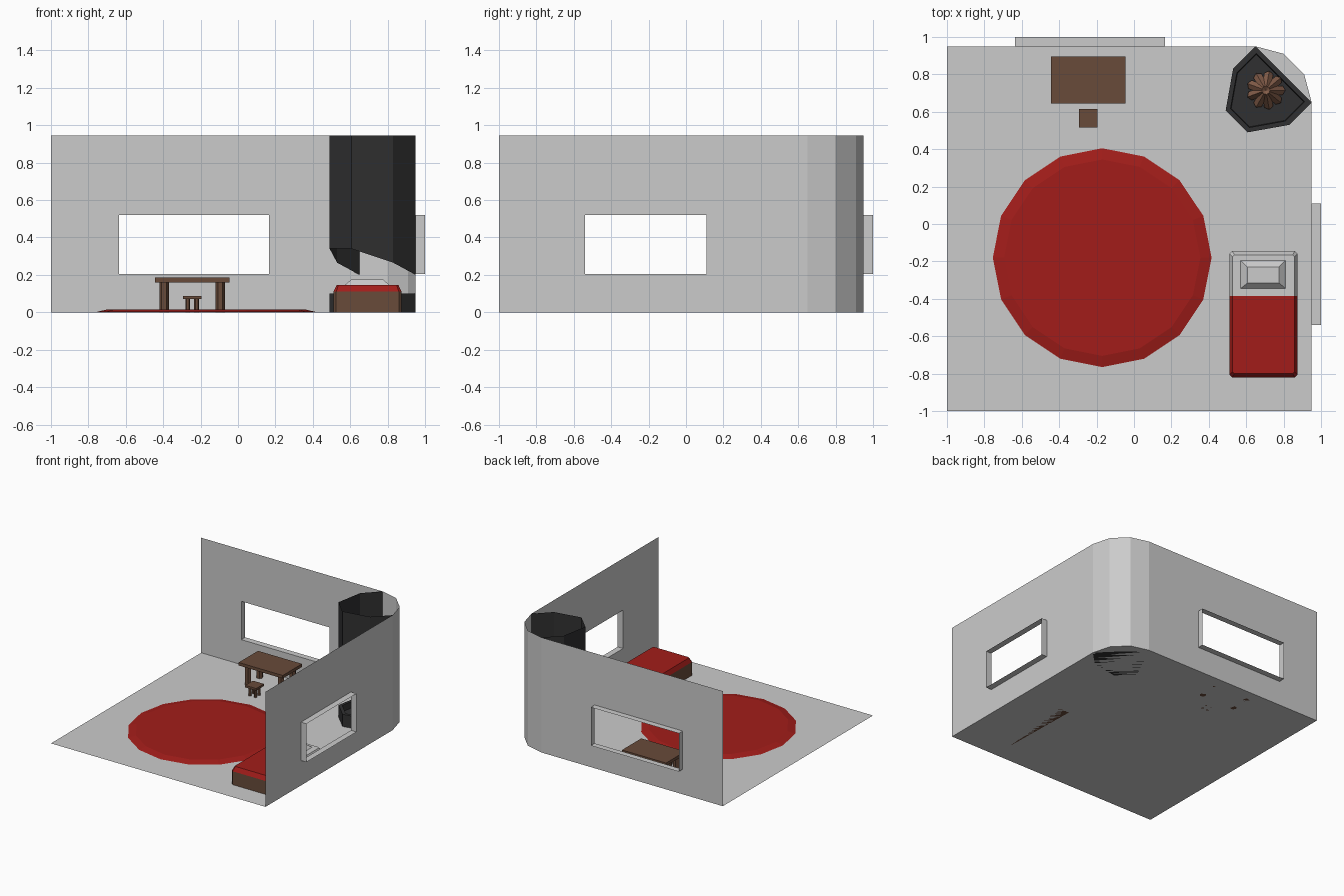
import bpy, bmesh, math
from mathutils import Vector

if "Cube" in bpy.data.objects:
    bpy.data.objects.remove(bpy.data.objects["Cube"])


def material(name, rgb):
    m = bpy.data.materials.new(name)
    m.diffuse_color = (*rgb, 1)
    m.use_nodes = True
    m.node_tree.nodes["Principled BSDF"].inputs["Base Color"].default_value = m.diffuse_color
    return m


RED = material("red_cloth", (0.36, 0.012, 0.01))
WOOD = material("dark_wood", (0.14, 0.07, 0.042))
LOG = material("log_wood", (0.24, 0.115, 0.07))
BLACK = material("black_iron", (0.03, 0.03, 0.031))


def finish(name, bm, *mats, recalc=True):
    bmesh.ops.remove_doubles(bm, verts=bm.verts, dist=1e-4)
    if recalc:
        bmesh.ops.recalc_face_normals(bm, faces=bm.faces)
    me = bpy.data.meshes.new(name)
    bm.to_mesh(me)
    bm.free()
    ob = bpy.data.objects.new(name, me)
    bpy.context.collection.objects.link(ob)
    for m in mats:
        me.materials.append(m)
    return ob


def add_face(bm, pts):
    return bm.faces.new([bm.verts.new(p) for p in pts])


def loft_mesh(rings, bottom=True, top=True, closed=True):
    bm = bmesh.new()
    n = len(rings[0])
    for a, b in zip(rings, rings[1:]):
        for i in range(n if closed else n - 1):
            j = (i + 1) % n
            add_face(bm, [a[i], a[j], b[j], b[i]])
    if bottom:
        add_face(bm, rings[0][::-1])
    if top:
        add_face(bm, rings[-1])
    return bm


def ring(cx, cy, r, z, n):
    return [(cx + r * math.cos(2 * math.pi * i / n),
             cy + r * math.sin(2 * math.pi * i / n), z) for i in range(n)]


def rect(x0, x1, y0, y1, z, c=0.0):
    if c == 0:
        return [(x0, y0, z), (x1, y0, z), (x1, y1, z), (x0, y1, z)]
    return [(x0 + c, y0, z), (x1 - c, y0, z), (x1, y0 + c, z), (x1, y1 - c, z),
            (x1 - c, y1, z), (x0 + c, y1, z), (x0, y1 - c, z), (x0, y0 + c, z)]


# Room shell: floor, two windowed walls and the rounded corner
W, H, SILL, HEAD, OUT = 0.95, 0.945, 0.205, 0.52, 1.0
corner = [(0.65, W), (0.80, 0.91), (0.91, 0.80), (W, 0.65)]

bm = bmesh.new()
add_face(bm, [(x, y, 0) for x, y in [(-1, -1), (W, -1)] + corner[::-1] + [(-1, W)]])
finish("floor", bm, recalc=False)


def window_wall(name, w0, w1, place):
    """place(u, depth, z) maps wall coordinates into the room."""
    bm = bmesh.new()
    us, zs = [-1, w0, w1, 0.65], [0, SILL, HEAD, H]
    for i in range(3):
        for k in range(3):
            if (i, k) != (1, 1):
                add_face(bm, [place(u, W, z) for u, z in
                              [(us[i], zs[k]), (us[i + 1], zs[k]),
                               (us[i + 1], zs[k + 1]), (us[i], zs[k + 1])]])
    hole = [(w0, SILL), (w1, SILL), (w1, HEAD), (w0, HEAD)]
    for a, b in zip(hole, hole[1:] + hole[:1]):
        add_face(bm, [place(a[0], W, a[1]), place(b[0], W, b[1]),
                      place(b[0], OUT, b[1]), place(a[0], OUT, a[1])])
    bmesh.ops.remove_doubles(bm, verts=bm.verts, dist=1e-4)
    bmesh.ops.dissolve_limit(bm, angle_limit=0.01, verts=bm.verts, edges=bm.edges)
    finish(name, bm)


window_wall("back_wall", -0.635, 0.165, lambda u, d, z: (u, d, z))
window_wall("right_wall", -0.54, 0.11, lambda u, d, z: (d, u, z))
finish("corner_wall", loft_mesh([[(x, y, z) for x, y in corner] for z in (0, H)],
                                False, False, closed=False))

# Round rug with a sloped rim
finish("rug", loft_mesh([ring(-0.17, -0.18, 0.585, 0.002, 16),
                         ring(-0.17, -0.18, 0.525, 0.016, 16)]), RED)

# Bed: wooden base, mattress with red blanket, pillow
finish("bed_base", loft_mesh([rect(0.51, 0.875, -0.82, -0.145, 0, 0.015),
                              rect(0.51, 0.875, -0.82, -0.145, 0.11, 0.015)]), WOOD)
bm = loft_mesh([rect(0.51, 0.875, -0.82, -0.145, 0.11, 0.015),
                rect(0.527, 0.858, -0.80, -0.165, 0.145, 0.01)], bottom=False)
bmesh.ops.remove_doubles(bm, verts=bm.verts, dist=1e-4)
bmesh.ops.bisect_plane(bm, geom=bm.verts[:] + bm.edges[:] + bm.faces[:],
                       plane_co=(0, -0.385, 0), plane_no=(0, 1, 0))
SHEET = material("sheet", (0.8, 0.8, 0.8))
for f in bm.faces:
    f.material_index = int(f.calc_center_median().y > -0.385)
finish("mattress_and_blanket", bm, RED, SHEET)
finish("pillow", loft_mesh([rect(0.57, 0.81, -0.345, -0.195, 0.145),
                            rect(0.607, 0.775, -0.315, -0.23, 0.176)]))


# Table and stool share one builder
def four_legged(name, cx, cy, sx, sy, z0, z1, inset, leg_r):
    finish(name + "_top", loft_mesh(
        [rect(cx - sx, cx + sx, cy - sy, cy + sy, z) for z in (z0, z1)]), WOOD)
    for a, side in ((-1, "left"), (1, "right")):
        for b, end in ((-1, "front"), (1, "back")):
            x, y = cx + a * (sx - inset), cy + b * (sy - inset)
            finish(f"{name}_{end}_{side}_leg", loft_mesh(
                [ring(x, y, leg_r, z, 6) for z in (0, z0)]), WOOD)


four_legged("table", -0.245, 0.77, 0.20, 0.125, 0.16, 0.185, 0.05, 0.026)
four_legged("stool", -0.245, 0.565, 0.05, 0.05, 0.07, 0.087, 0.026, 0.013)

# Corner fireplace: half outline mirrored across the room diagonal
half = [(0.65, 0.95, 0.20), (0.53, 0.83, 0.265), (0.49, 0.607, 0.34)]
lip = half + [(y, x, z) for x, y, z in half[::-1]]
finish("chimney_hood", loft_mesh([lip, [(x, y, H) for x, y, z in lip]],
                                 False, False, closed=False), BLACK, recalc=True)
mx = sum(p[0] for p in lip) / 6
my = sum(p[1] for p in lip) / 6


def hearth_ring(s, z):
    return [(mx + (p[0] - mx) * s, my + (p[1] - my) * s, z) for p in lip]


finish("hearth", loft_mesh([hearth_ring(1, 0), hearth_ring(1, 0.1),
                            hearth_ring(0.86, 0.1), hearth_ring(0.84, 0.05)]), BLACK)

# Logs leaning together in a ring
LOGS = 9
for i in range(LOGS):
    a = 2 * math.pi * i / LOGS
    foot = Vector((0.705 + 0.09 * math.cos(a), 0.715 + 0.09 * math.sin(a), 0.065))
    tip = Vector((0.705 + 0.008 * math.cos(a), 0.715 + 0.008 * math.sin(a), 0.16))
    d = (tip - foot).normalized()
    side = Vector((-math.sin(a), math.cos(a), 0))
    up = side.cross(d)
    offsets = [side * 0.024, up * 0.02, side * -0.024, up * -0.02]
    finish(f"log_{i + 1}", loft_mesh([[foot + o for o in offsets],
                                      [tip + o for o in offsets]]), LOG)
